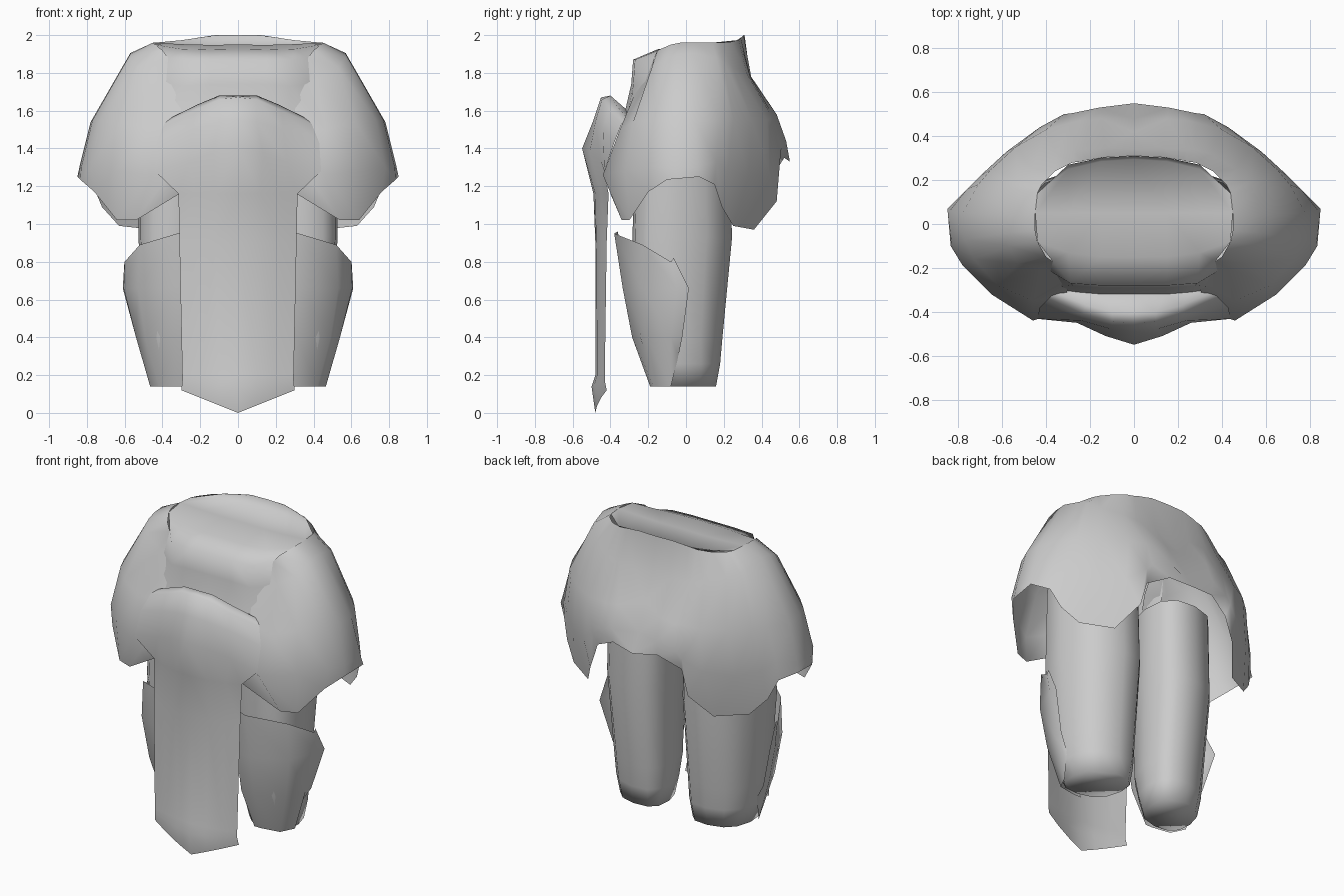
import bpy, bmesh, math

cloth = bpy.data.materials.new("grey cloth")
cloth.diffuse_color = (0.6, 0.6, 0.6, 1)


def finish(name, bm, angle=70):
    me = bpy.data.meshes.new(name)
    bmesh.ops.remove_doubles(bm, verts=bm.verts, dist=0.002)
    bmesh.ops.recalc_face_normals(bm, faces=bm.faces)
    bm.to_mesh(me)
    bm.free()
    me.materials.append(cloth)
    ob = bpy.data.objects.new(name, me)
    bpy.context.collection.objects.link(ob)
    bpy.ops.object.select_all(action='DESELECT')
    ob.select_set(True)
    bpy.context.view_layer.objects.active = ob
    bpy.ops.object.shade_smooth_by_angle(angle=math.radians(angle))
    return ob


def add_grid(bm, rows, sx=1):
    vs = [[bm.verts.new((x * sx, y, z)) for x, y, z in r] for r in rows]
    for a, b in zip(vs, vs[1:]):
        for i in range(len(a) - 1):
            bm.faces.new((a[i], a[i + 1], b[i + 1], b[i]))
    return vs


# Mantle: each line runs from the neck rim down to the hem
front = [
    [(.30, -.20, 1.86), (.29, -.25, 1.74), (.31, -.33, 1.52), (.34, -.40, 1.3), (.31, -.40, 1.16)],
    [(.37, -.17, 1.88), (.42, -.20, 1.76), (.46, -.35, 1.50), (.46, -.44, 1.26), (.54, -.34, 1.02)],
    [(.40, -.15, 1.92), (.53, -.18, 1.83), (.62, -.28, 1.54), (.65, -.32, 1.28), (.64, -.30, 1.02)],
    [(.44, -.08, 1.95), (.57, -.1, 1.88), (.73, -.16, 1.55), (.78, -.19, 1.30), (.76, -.20, 1.17)],
    [(.45, -.03, 1.96), (.57, -.04, 1.90), (.77, -.07, 1.55), (.83, -.09, 1.30), (.835, -.10, 1.235)],
    [(.45, .05, 1.96), (.57, .04, 1.905), (.78, .05, 1.54), (.84, .06, 1.3), (.85, .07, 1.25)],
]
back = [
    front[-1],
    [(.44, .14, 1.96), (.55, .16, 1.88), (.71, .18, 1.55), (.76, .16, 1.33), (.77, .15, 1.21)],
    [(.42, .18, 1.96), (.53, .20, 1.86), (.65, .25, 1.55), (.70, .22, 1.28), (.72, .19, 1.09)],
    [(.36, .24, 1.965), (.46, .25, 1.83), (.54, .35, 1.55), (.58, .33, 1.25), (.63, .25, .99)],
    [(.28, .28, 1.975), (.35, .32, 1.8), (.40, .43, 1.55), (.43, .44, 1.28), (.45, .36, .97)],
    [(.24, .285, 1.98), (.27, .34, 1.78), (.29, .46, 1.56), (.32, .50, 1.36), (.35, .48, 1.12)],
    [(.22, .29, 1.985), (.24, .34, 1.78), (.25, .47, 1.56), (.28, .505, 1.40), (.30, .475, 1.28)],
    [(.12, .305, 2), (.13, .345, 1.78), (.15, .48, 1.58), (.16, .53, 1.44), (.16, .52, 1.35)],
    [(0, .31, 2), (0, .34, 1.78), (0, .42, 1.62), (0, .48, 1.44), (0, .55, 1.33)],
]
bm = bmesh.new()
for s in (1, -1):
    add_grid(bm, front, s)
    add_grid(bm, back, s)
finish("mantle", bm)

# Torso cover: rear collar lip, top, front of the neck, then the chest ledge
top = [
    [(0, .31, 2), (.15, .302, 1.995), (.3, .27, 1.973), (.44, .14, 1.96)],
    [(0, .295, 1.95), (.15, .285, 1.947), (.3, .25, 1.945), (.44, .14, 1.96)],
    [(0, .05, 1.95), (.15, .05, 1.948), (.3, .05, 1.952), (.45, .05, 1.96)],
    [(0, -.15, 1.925), (.15, -.15, 1.922), (.3, -.13, 1.926), (.44, -.08, 1.95)],
    [(0, -.28, 1.87), (.15, -.28, 1.87), (.29, -.27, 1.87), (.37, -.17, 1.88)],
    [(0, -.29, 1.74), (.15, -.29, 1.74), (.28, -.28, 1.73), (.39, -.21, 1.74)],
    [(0, -.32, 1.61), (.14, -.32, 1.61), (.26, -.31, 1.575), (.40, -.29, 1.56)],
]
# Chest bib flowing down into a pointed front panel
bib = [
    top[-1],
    [(0, -.40, 1.68), (.1, -.40, 1.68), (.22, -.37, 1.63), (.36, -.31, 1.56)],
    [(0, -.45, 1.67), (.1, -.445, 1.66), (.23, -.41, 1.6), (.39, -.34, 1.53)],
    [(0, -.49, 1.55), (.1, -.48, 1.54), (.24, -.44, 1.5), (.43, -.38, 1.43)],
    [(0, -.55, 1.4), (.13, -.51, 1.38), (.26, -.45, 1.33), (.44, -.432, 1.28)],
    [(0, -.49, 1.16), (.12, -.48, 1.16), (.23, -.45, 1.16), (.315, -.41, 1.16)],
    [(0, -.48, .9), (.12, -.475, .9), (.22, -.45, .9), (.31, -.42, .9)],
    [(0, -.48, .2), (.1, -.47, .2), (.2, -.45, .2), (.295, -.43, .2)],
    [(0, -.50, .14), (.1, -.485, .15), (.2, -.455, .16), (.295, -.43, .17)],
    [(0, -.48, 0), (.1, -.47, .04), (.2, -.45, .08), (.3, -.42, .12)],
]
for name, rows in (("torso_cover", top), ("front_panel", bib)):
    bm = bmesh.new()
    for s in (1, -1):
        add_grid(bm, rows, s)
    finish(name, bm, 80)

# Legs: tapered tubes (z, centre x, half width, centre y, half depth)
leg = [(1.45, .30, .245, -.02, .27), (.93, .30, .25, -.02, .29), (.4, .29, .225, -.03, .245),
       (.26, .285, .21, -.015, .215), (.14, .28, .185, -.005, .18)]
thigh = [
    [(.24, -.36, .96), (.22, -.33, .66), (.22, -.28, .4), (.25, -.19, .14)],
    [(.32, -.38, .95), (.32, -.335, .66), (.31, -.285, .4), (.3, -.19, .14)],
    [(.52, -.23, .89), (.53, -.23, .66), (.49, -.21, .4), (.42, -.17, .14)],
    [(.6, -.08, .8), (.605, -.05, .66), (.54, -.08, .4), (.465, -.08, .14)],
    [(.6, -.065, .82), (.61, .015, .66), (.54, -.02, .4), (.48, -.04, .3)],
]
for s, side in ((1, "left"), (-1, "right")):
    bm = bmesh.new()
    n = 12
    rings = []
    for z, cx, rx, cy, ry in leg:
        ring = []
        for i in range(n + 1):
            a = math.tau * (i % n) / n
            # squared oval, flattened on its inner front and outer rear corners
            c, d = math.cos(a), math.sin(a)
            c, d = math.copysign(abs(c) ** .8, c), math.copysign(abs(d) ** .8, d)
            k = .09 * (c + d)
            ring.append((cx + rx * (c - k), cy + ry * (d - k), z))
        rings.append(ring)
    vs = add_grid(bm, rings, s)
    bm.faces.new(vs[-1][:n])
    finish(side + "_leg", bm, 100)

    # Thigh guard wrapped around the front and outer side of the leg
    bm = bmesh.new()
    add_grid(bm, thigh, s)
    finish(side + "_thigh_guard", bm)
